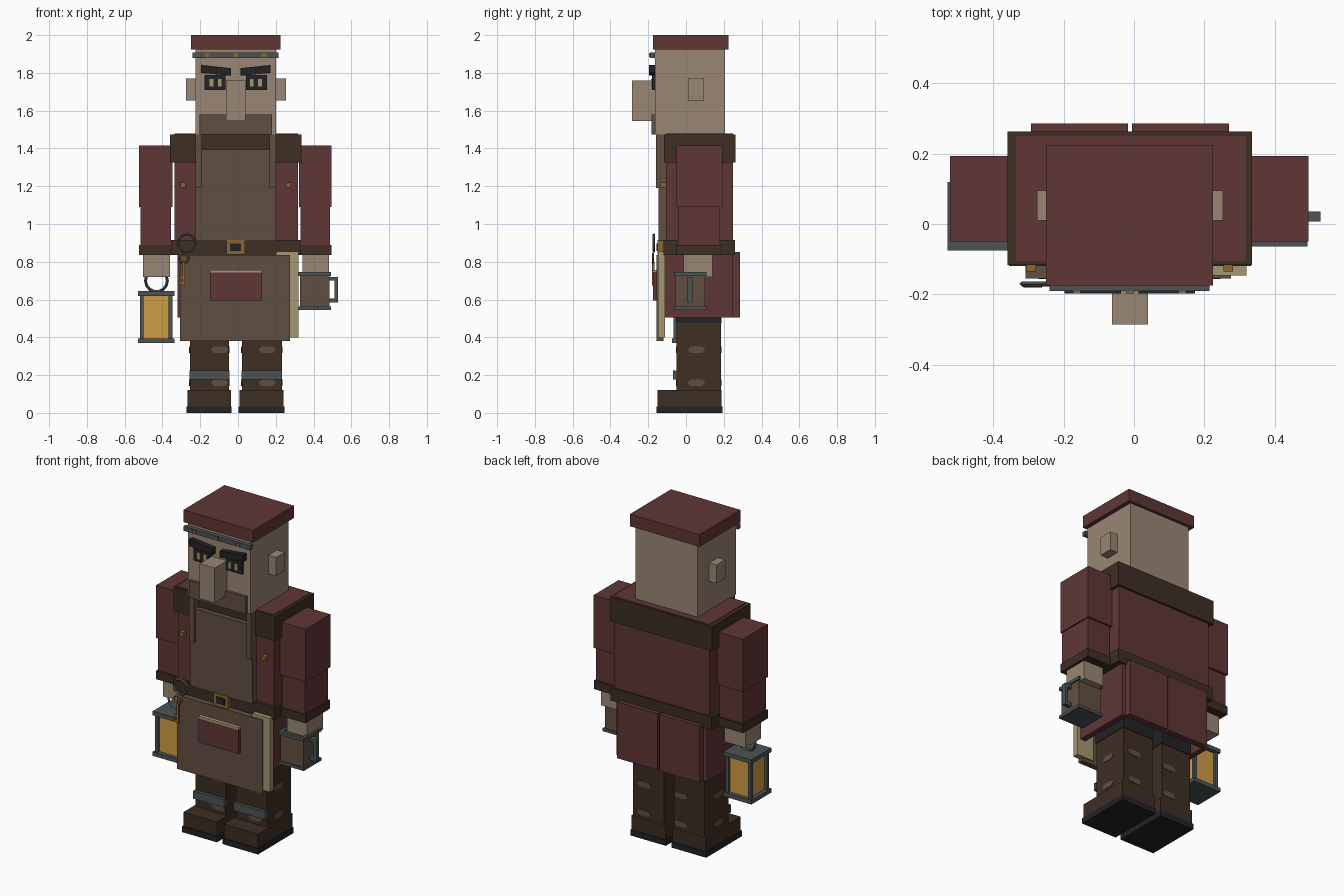
import bpy, math
from mathutils import Vector


def material(name, r, g, b):
    m = bpy.data.materials.new(name)
    lin = [((c / 255 + 0.055) / 1.055) ** 2.4 for c in (r, g, b)]
    m.diffuse_color = (*lin, 1)
    return m


RED = material("wine red cloth", 96, 54, 54)
SKIN = material("skin", 154, 134, 117)
BROWN = material("apron brown", 97, 79, 66)
DARK = material("dark leather", 61, 46, 36)
GREY = material("iron grey", 76, 84, 84)
BLACK = material("black", 35, 35, 38)
GOLD = material("brass", 138, 102, 46)
GLASS = material("lantern amber", 208, 158, 68)
CREAM = material("cream linen", 166, 151, 116)


def prism(name, mat, points, depth):
    """Extrude a flat polygon along a vector."""
    n = len(points)
    d = Vector(depth)
    verts = [Vector(p) for p in points] + [Vector(p) + d for p in points]
    faces = [list(range(n))[::-1], list(range(n, 2 * n))]
    faces += [[i, (i + 1) % n, n + (i + 1) % n, n + i] for i in range(n)]
    me = bpy.data.meshes.new(name)
    me.from_pydata(verts, [], faces)
    # keep normals outward whatever the point order
    area = sum(((Vector(points[i]) - Vector(points[0])).cross(
        Vector(points[i + 1]) - Vector(points[0])) for i in range(1, n - 1)), Vector())
    if area.dot(d) < 0:
        me.flip_normals()
    me.materials.append(mat)
    ob = bpy.data.objects.new(name, me)
    bpy.context.collection.objects.link(ob)
    return ob


def box(name, mat, x, y, z):
    pts = [(x[0], y[0], z[0]), (x[1], y[0], z[0]), (x[1], y[1], z[0]), (x[0], y[1], z[0])]
    return prism(name, mat, pts, (0, 0, z[1] - z[0]))


def ring(name, mat, centre, radius, thick):
    bpy.ops.mesh.primitive_torus_add(location=centre, rotation=(math.pi / 2, 0, 0),
                                     major_radius=radius, minor_radius=thick,
                                     major_segments=14, minor_segments=4)
    ob = bpy.context.object
    ob.name = name
    ob.data.materials.append(mat)


# Head, cap and face
box("cap", RED, (-0.25, 0.225), (-0.175, 0.225), (1.925, 2.0))
box("head", SKIN, (-0.225, 0.20), (-0.165, 0.207), (1.475, 1.925))
box("left_ear", SKIN, (-0.275, -0.225), (0.01, 0.095), (1.655, 1.77))
box("right_ear", SKIN, (0.20, 0.253), (0.01, 0.095), (1.655, 1.77))
box("nose", SKIN, (-0.063, 0.04), (-0.285, -0.165), (1.545, 1.76))
box("moustache", BROWN, (-0.205, 0.18), (-0.183, -0.165), (1.475, 1.58))
box("head_band", GREY, (-0.24, 0.215), (-0.19, -0.165), (1.88, 1.908))
for x in (-0.163, -0.012, 0.137):
    box("band_stud", GOLD, (x - 0.011, x + 0.011), (-0.197, -0.19), (1.884, 1.904))
C = -0.012  # face centre line
for s in (-1, 1):
    xs = lambda a, b: tuple(sorted((C + s * a, C + s * b)))
    box("eye", BLACK, xs(0.055, 0.165), (-0.18, -0.165), (1.71, 1.79))
    for a in (0.075, 0.118):
        box("eye_white", CREAM, xs(a, a + 0.02), (-0.185, -0.18), (1.728, 1.768))
    prism("eyebrow", BLACK, [(C + s * 0.025, -0.197, 1.785), (C + s * 0.185, -0.197, 1.80),
                             (C + s * 0.185, -0.197, 1.842), (C + s * 0.025, -0.197, 1.825)],
          (0, 0.032, 0))

# Torso, collar and belt
box("torso", RED, (-0.335, 0.318), (-0.105, 0.25), (0.85, 1.478))
box("collar", DARK, (-0.36, 0.335), (-0.116, 0.263), (1.325, 1.475))
box("belt", DARK, (-0.355, 0.332), (-0.12, 0.26), (0.835, 0.915))
box("buckle", GOLD, (-0.062, 0.037), (-0.15, -0.12), (0.838, 0.915))
box("buckle_centre", BLACK, (-0.042, 0.015), (-0.156, -0.15), (0.856, 0.896))
for x in (-0.292, 0.268):
    box("button", GOLD, (x - 0.013, x + 0.013), (-0.135, -0.105), (1.193, 1.219))

# Apron with bib, straps, lining and pocket
box("bib", BROWN, (-0.225, 0.20), (-0.145, -0.105), (0.91, 1.395))
for x in ((-0.225, -0.19), (0.167, 0.20)):
    box("bib_strap", BROWN, x, (-0.158, -0.11), (1.19, 1.475))
box("apron", BROWN, (-0.308, 0.275), (-0.155, -0.12), (0.38, 0.835))
box("apron_lining", CREAM, (0.20, 0.32), (-0.147, -0.112), (0.40, 0.855))
box("pocket", RED, (-0.148, 0.127), (-0.175, -0.155), (0.595, 0.745))
box("pocket_trim", CREAM, (-0.148, 0.127), (-0.177, -0.155), (0.743, 0.757))

# Coat skirt: two side panels and two tails
box("coat_side", RED, (-0.32, -0.285), (-0.11, 0.25), (0.505, 0.84))
box("coat_side", RED, (0.262, 0.298), (-0.11, 0.25), (0.505, 0.84))
box("coat_tail", RED, (-0.293, -0.017), (0.245, 0.285), (0.505, 0.853))
box("coat_tail", RED, (-0.005, 0.27), (0.245, 0.285), (0.505, 0.853))

# Arms
for x0, x1 in ((-0.523, -0.346), (0.322, 0.496)):
    box("upper_arm", RED, (x0, x1), (-0.05, 0.193), (1.09, 1.415))
    box("forearm", RED, (x0 + 0.008, x1 - 0.008), (-0.043, 0.18), (0.88, 1.09))
    box("cuff", DARK, (x0, x1), (-0.05, 0.19), (0.835, 0.888))
    box("hand", SKIN, (x0 + 0.02, x1 - 0.015), (-0.012, 0.14), (0.72, 0.835))

# Legs, boots, shin straps and worn patches


def patch(u, z):
    """Flat hexagon outline as pairs of offset and height."""
    return [(u - 0.047, z), (u - 0.03, z - 0.017), (u + 0.03, z - 0.017),
            (u + 0.047, z), (u + 0.03, z + 0.017), (u - 0.03, z + 0.017)]


for x0, x1, spot in ((-0.255, -0.048, -0.097), (0.02, 0.232, 0.155)):
    box("leg", DARK, (x0, x1), (-0.05, 0.185), (0.12, 0.475))
    box("trouser_top", BLACK, (x0 - 0.003, x1 + 0.003), (-0.053, 0.188), (0.475, 0.84))
    box("boot", DARK, (x0 - 0.012, x1 + 0.01), (-0.15, 0.187), (0.033, 0.122))
    box("sole", BLACK, (x0 - 0.017, x1 + 0.014), (-0.157, 0.192), (0, 0.035))
    box("shin_strap", GREY, (x0 - 0.002, x1 + 0.002), (-0.07, -0.05), (0.177, 0.225))
    for z in (0.335, 0.16):
        for y in (-0.054, 0.185):
            prism("leg_patch", BROWN, [(u, y, h) for u, h in patch(spot, z)], (0, 0.004, 0))
        for x in (x0 - 0.004, x1):
            prism("leg_patch", BROWN, [(x, u, h) for u, h in patch(0.055, z)], (0.004, 0, 0))

# Lantern
LX, LY = (-0.53, -0.337), (-0.075, 0.12)
box("lantern_base", GREY, LX, LY, (0.37, 0.395))
box("lantern_lid", GREY, LX, LY, (0.62, 0.645))
box("lantern_glass", GLASS, (-0.505, -0.362), (-0.05, 0.095), (0.395, 0.62))
for x in (-0.52, -0.367):
    for y in (-0.065, 0.09):
        box("lantern_post", GREY, (x, x + 0.02), (y, y + 0.02), (0.395, 0.62))
ring("lantern_handle", GREY, (-0.432, 0.022, 0.70), 0.058, 0.008)

# Mug
box("mug_body", BROWN, (0.329, 0.484), (-0.055, 0.1), (0.56, 0.73))
box("mug_base", GREY, (0.32, 0.493), (-0.064, 0.109), (0.545, 0.563))
for x in ((0.32, 0.34), (0.473, 0.493)):
    box("mug_rim", GREY, x, (-0.064, 0.109), (0.725, 0.745))
for y in ((-0.064, -0.044), (0.089, 0.109)):
    box("mug_rim", GREY, (0.34, 0.473), y, (0.725, 0.745))
box("mug_grip", GREY, (0.51, 0.53), (0.007, 0.035), (0.585, 0.72))
for z in (0.585, 0.70):
    box("mug_grip_arm", GREY, (0.484, 0.51), (0.007, 0.035), (z, z + 0.02))

# Key ring and key
ring("key_ring", GREY, (-0.272, -0.17, 0.90), 0.046, 0.007)
ring("key_bow", GOLD, (-0.288, -0.175, 0.82), 0.025, 0.006)
box("key_shaft", GOLD, (-0.294, -0.280), (-0.181, -0.168), (0.675, 0.80))
for z in (0.68, 0.71):
    box("key_tooth", GOLD, (-0.312, -0.294), (-0.181, -0.168), (z, z + 0.015))
